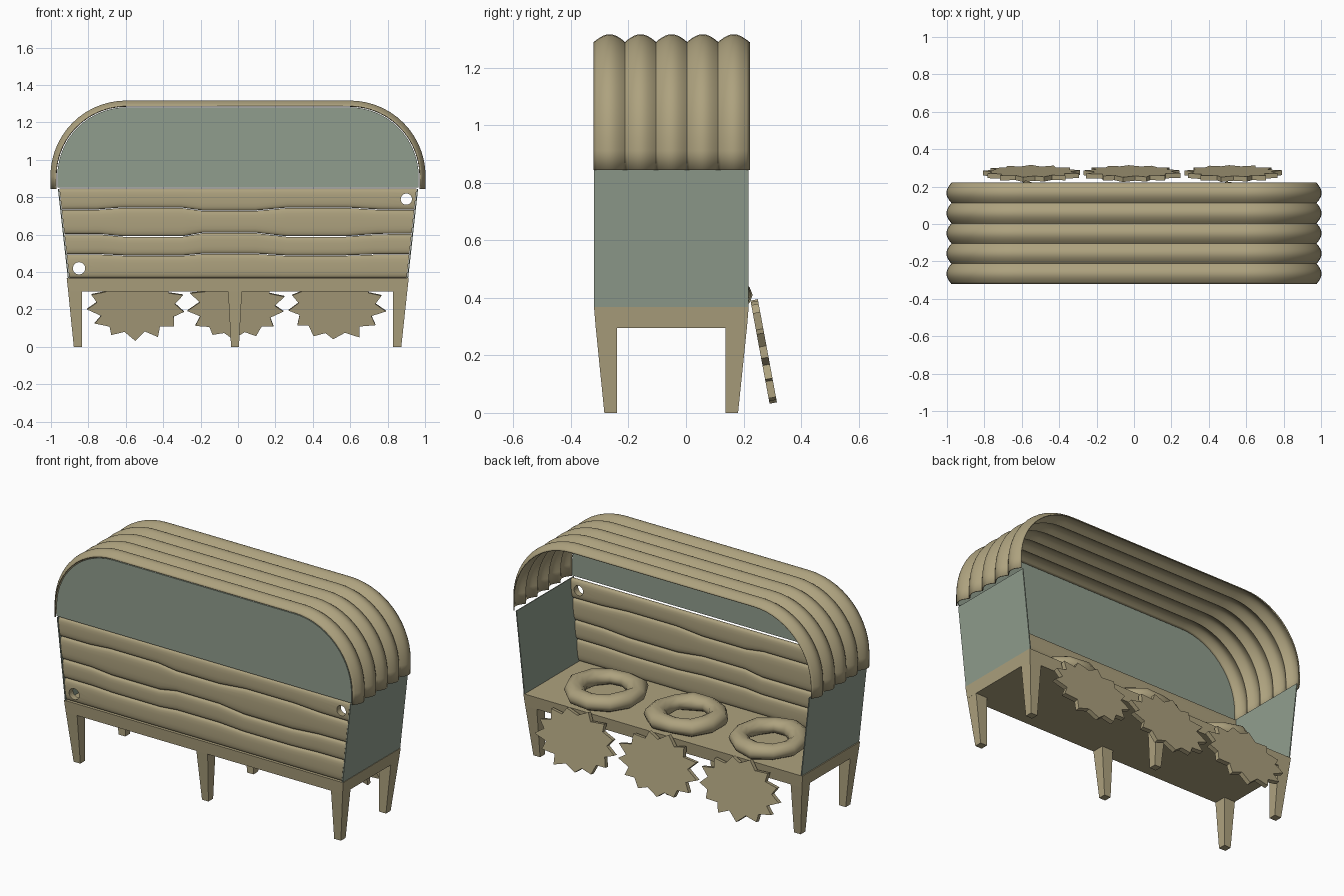
import bpy, bmesh, math, random
from mathutils import Matrix, Vector

if "Cube" in bpy.data.objects:
    bpy.data.objects.remove(bpy.data.objects["Cube"])

random.seed(4)


def material(name, col):
    m = bpy.data.materials.new(name)
    m.diffuse_color = (*col, 1)
    m.use_nodes = True
    m.node_tree.nodes["Principled BSDF"].inputs["Base Color"].default_value = m.diffuse_color
    return m


WOOD = material("straw_wood", (0.42, 0.36, 0.21))
GLASS = material("green_panel", (0.28, 0.34, 0.27))


def make(name, verts, faces, mat=WOOD, smooth=None, thick=0, offset=0):
    me = bpy.data.meshes.new(name)
    me.from_pydata(verts, [], faces)
    bm = bmesh.new()
    bm.from_mesh(me)
    bmesh.ops.recalc_face_normals(bm, faces=bm.faces)
    bm.to_mesh(me)
    bm.free()
    ob = bpy.data.objects.new(name, me)
    bpy.context.collection.objects.link(ob)
    me.materials.append(mat)
    bpy.ops.object.select_all(action='DESELECT')
    ob.select_set(True)
    bpy.context.view_layer.objects.active = ob
    if thick:
        s = ob.modifiers.new("thickness", 'SOLIDIFY')
        s.thickness, s.offset = thick, offset
    if smooth:
        bpy.ops.object.shade_smooth_by_angle(angle=math.radians(smooth))
    return ob


def tapered_box(name, z0, z1, low, high):
    # low / high are (x0, x1, y0, y1) rectangles
    v = []
    for z, (x0, x1, y0, y1) in ((z0, low), (z1, high)):
        v += [(x0, y0, z), (x1, y0, z), (x1, y1, z), (x0, y1, z)]
    f = [(0, 1, 2, 3), (4, 5, 6, 7)] + [(i, (i + 1) % 4, (i + 1) % 4 + 4, i + 4) for i in range(4)]
    return make(name, v, f)


def loft(rings, closed_ring=True, closed_path=False, caps=True):
    n, m = len(rings[0]), len(rings)
    v = [p for r in rings for p in r]
    f = []
    for i in range(m if closed_path else m - 1):
        for j in range(n if closed_ring else n - 1):
            a, b = i * n, (i + 1) % m * n
            f.append((a + j, a + (j + 1) % n, b + (j + 1) % n, b + j))
    if caps:
        f += [tuple(range(n)), tuple(range((m - 1) * n, m * n))]
    return v, f


# Floor slab and six tapered legs
Y0, Y1 = -0.32, 0.218
tapered_box("floor_slab", 0.296, 0.368, (-0.908, 0.905, Y0 + 0.006, Y1 - 0.006),
            (-0.916, 0.913, Y0, Y1))
leg_x = {"left": (-0.878, -0.834, -0.908, -0.834),
         "middle": (-0.037, 0.005, -0.053, 0.021),
         "right": (0.829, 0.873, 0.829, 0.905)}
leg_y = {"front": (-0.284, -0.24, Y0 + 0.006, -0.24), "back": (0.137, 0.181, 0.137, Y1 - 0.006)}
for nx, a in leg_x.items():
    for ny, b in leg_y.items():
        tapered_box(f"{ny}_{nx}_leg", 0, 0.297, (a[0], a[1], b[0], b[1]), (a[2], a[3], b[2], b[3]))

# Slanted end panels
for s, n in ((-1, "left"), (1, "right")):
    make(n + "_end_panel", [(s * 0.907, Y0, 0.368), (s * 0.907, Y1, 0.368),
                            (s * 0.96, Y1, 0.845), (s * 0.96, Y0, 0.845)],
         [(0, 1, 2, 3)], GLASS, thick=0.006)


# Arched profile shared by the roof and the front window: points with normals
def arch(half, top, r, bottom=0.845, seg=14):
    pts = [(half, bottom, 1, 0)]
    for i in range(seg + 1):
        a = math.pi / 2 * i / seg
        c, s = math.cos(a), math.sin(a)
        pts.append((half - r + r * c, top - r + r * s, c, s))
    return pts + [(-x, z, -nx, nz) for x, z, nx, nz in reversed(pts)]


# Corrugated roof sheet with five ridges
RIDGES, STEPS = 5, 10
rings = []
for k in range(RIDGES * STEPS + 1):
    h = 0.027 * abs(math.sin(math.pi * k / STEPS))
    y = Y0 + (Y1 + 0.002 - Y0) * k / (RIDGES * STEPS)
    rings.append([(x + nx * h, y, z + nz * h) for x, z, nx, nz in arch(0.973, 1.287, 0.375)])
make("corrugated_roof", *loft(rings, closed_ring=False, caps=False), smooth=40, thick=0.006)

# Front window under the arch
win = [(x, Y0 + 0.005, z) for x, z, _, _ in arch(0.966, 1.281, 0.37, 0.852)]
make("front_window", win, [tuple(range(len(win)))], GLASS, thick=0.006)

# Front boards with wavy seams
XS = [-1, -0.8, -0.66, -0.32, -0.2, 0.1, 0.28, 0.62, 0.8, 1]
WAVE = [0.3, 0.3, -1, -1, 1, 1, -1, -1, 0.3, 0.5]
SEAMS = [(0.368, 0), (0.493, 0.005), (0.6, 0.01), (0.736, -0.008), (0.847, 0)]
holes = {0: (-0.85, 0.42, 0.033), 3: (0.9, 0.79, 0.03)}
for b in range(4):
    rings = []
    for x, w in zip(XS, WAVE):
        lo = SEAMS[b][0] + SEAMS[b][1] * w + 0.001
        hi = SEAMS[b + 1][0] + SEAMS[b + 1][1] * w - 0.001
        ring = []
        for j in range(20):
            a = 2 * math.pi * (j + 0.5) / 20
            c, s = math.cos(a), math.sin(a)
            z = (lo + hi) / 2 + (hi - lo) / 2 * math.copysign(abs(s) ** 0.65, s)
            y = Y0 + 0.02 + 0.019 * math.copysign(abs(c) ** 0.65, c)
            ring.append((x * (0.902 + (z - 0.368) * 0.111), y, z))
        rings.append(ring)
    board = make(f"front_board_{b + 1}", *loft(rings), smooth=40)
    if b in holes:
        hx, hz, r = holes[b]
        ends = [[(hx + r * math.cos(t * math.pi / 12), y, hz + r * math.sin(t * math.pi / 12))
                 for t in range(24)] for y in (-0.4, -0.2)]
        cut = make("hole_cutter", *loft(ends))
        cut.hide_render = True
        mod = board.modifiers.new("hole", 'BOOLEAN')
        mod.operation, mod.solver, mod.object = 'DIFFERENCE', 'EXACT', cut
        bpy.context.view_layer.objects.active = board
        bpy.ops.object.modifier_apply(modifier=mod.name)
        bpy.data.objects.remove(cut)

# Lumpy nest rings and hanging jagged discs
for k, cx in enumerate((-0.545, -0.01, 0.527)):
    rings = []
    for i in range(11):
        a = 2 * math.pi * i / 11
        R, r = 0.168 + random.uniform(-0.008, 0.008), 0.056 + random.uniform(-0.006, 0.006)
        ring = []
        for j in range(10):
            t = 2 * math.pi * j / 10
            d = R + r * math.cos(t)
            ring.append((cx + d * math.cos(a), d * math.sin(a), 0.41 + 0.8 * r * math.sin(t)))
        rings.append(ring)
    make(f"nest_ring_{k + 1}", *loft(rings, closed_path=True, caps=False), smooth=50)

    tilt = Matrix.Translation((cx, 0.27, 0.215)) @ Matrix.Rotation(math.radians(10.5), 4, 'X')
    outline = []
    for i in range(26):
        a = math.radians(268) + math.pi * i / 13 + random.uniform(-0.04, 0.04)
        q = random.uniform(0.95, 1.02) if i % 2 == 0 else random.uniform(0.74, 0.82)
        outline.append((0.266 * q * math.cos(a), 0.182 * q * math.sin(a)))
    sides = [[tuple(tilt @ Vector((x, y, z))) for x, z in outline] for y in (-0.013, 0.013)]
    make(f"jagged_disc_{k + 1}", *loft(sides))
